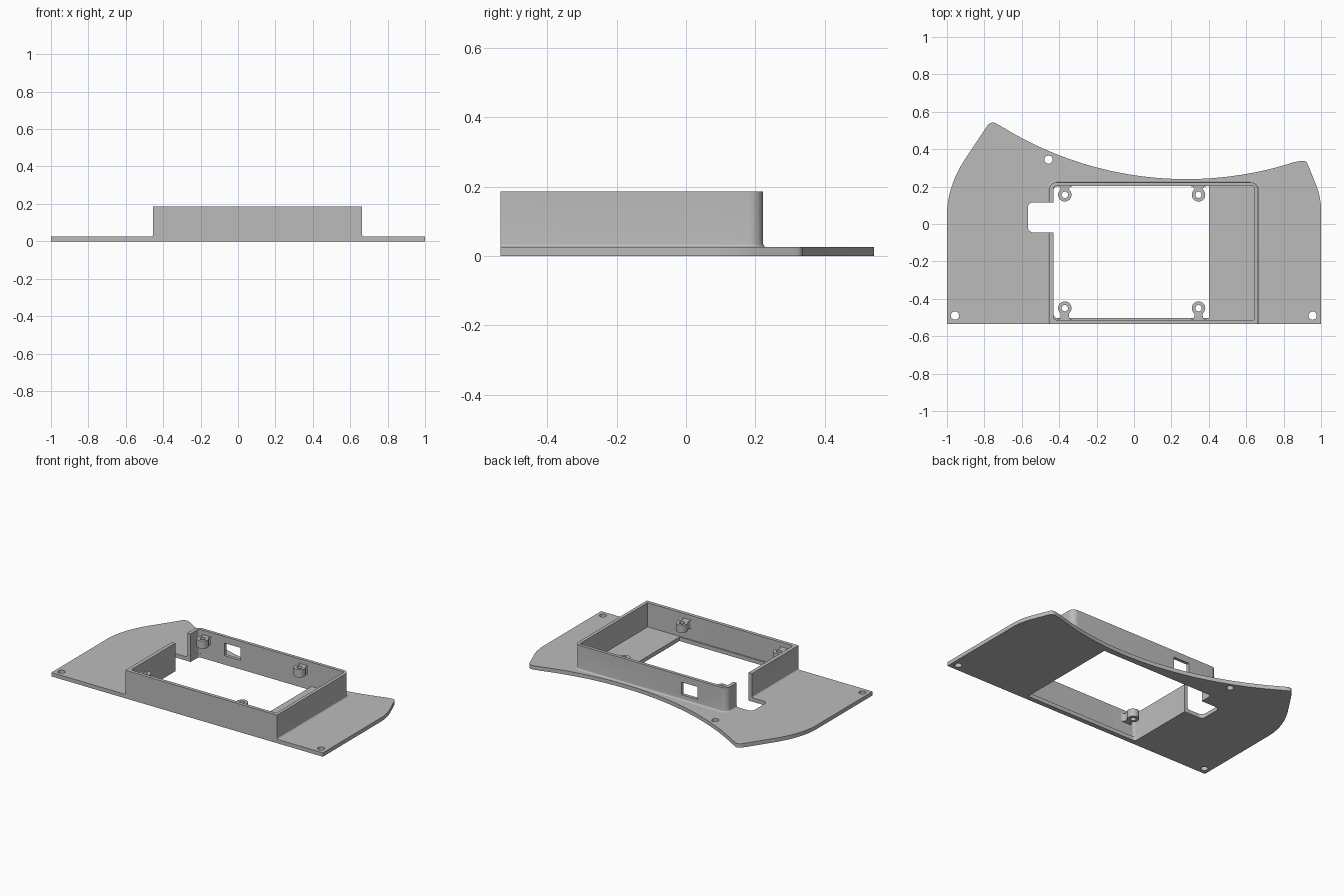
import bpy, bmesh
from math import sin, cos, pi, radians, sqrt

cube = bpy.data.objects.get("Cube")
if cube:
    bpy.data.objects.remove(cube)

# One plain grey for the whole moulding
grey = bpy.data.materials.new("plain_grey")
grey.use_nodes = True
grey.diffuse_color = (0.5, 0.5, 0.5, 1)
grey.node_tree.nodes["Principled BSDF"].inputs["Base Color"].default_value = (0.5, 0.5, 0.5, 1)

PLATE_TOP, WALL_TOP = 0.026, 0.187
FRONT = -0.535


def arc(cx, cy, r, a0, a1, n=10):
    """Points along an arc, angles in degrees."""
    steps = [radians(a0 + (a1 - a0) * i / n) for i in range(n + 1)]
    return [(cx + r * cos(a), cy + r * sin(a)) for a in steps]


def circle(cx, cy, r, n=32):
    return arc(cx, cy, r, 0, 360, n)[:-1]


def rect(x0, x1, y0, y1, left_r=0.0):
    """Counter-clockwise rectangle, optionally rounded on its -x corners."""
    pts = [(x0, y0), (x1, y0), (x1, y1), (x0, y1)]
    if left_r:
        pts = [(x1, y0), (x1, y1)]
        pts += arc(x0 + left_r, y1 - left_r, left_r, 90, 180, 8)
        pts += arc(x0 + left_r, y0 + left_r, left_r, 180, 270, 8)
    return pts


def loft(name, layers):
    """Closed solid through matching outlines given as (z, points)."""
    bm = bmesh.new()
    rings = [[bm.verts.new((x, y, z)) for x, y in pts] for z, pts in layers]
    n = len(rings[0])
    for low, high in zip(rings, rings[1:]):
        for i in range(n):
            j = (i + 1) % n
            bm.faces.new((low[i], low[j], high[j], high[i]))
    bm.faces.new(rings[0][::-1])
    bm.faces.new(rings[-1])
    bmesh.ops.recalc_face_normals(bm, faces=bm.faces)
    mesh = bpy.data.meshes.new(name)
    bm.to_mesh(mesh)
    bm.free()
    mesh.materials.append(grey)
    obj = bpy.data.objects.new(name, mesh)
    bpy.context.collection.objects.link(obj)
    return obj


def prism(name, pts, z0, z1):
    return loft(name, [(z0, pts), (z1, pts)])


def cut(obj, pts, z0=-0.1, z1=0.4):
    """Subtract a prism from the object."""
    cutter = prism("cutter", pts, z0, z1)
    cutter.hide_render = True
    mod = obj.modifiers.new("cut", 'BOOLEAN')
    mod.operation, mod.solver, mod.object = 'DIFFERENCE', 'EXACT', cutter
    bpy.context.view_layer.objects.active = obj
    bpy.ops.object.modifier_apply(modifier=mod.name)
    bpy.data.objects.remove(cutter)


def finish(obj):
    bpy.ops.object.select_all(action='DESELECT')
    obj.select_set(True)
    bpy.context.view_layer.objects.active = obj
    bpy.ops.object.shade_smooth_by_angle(angle=radians(30))


def bezier(p, q, r, n=12):
    """Quadratic curve from p to r pulled towards q."""
    out = []
    for i in range(n + 1):
        t = i / n
        out.append(tuple((1 - t) ** 2 * a + 2 * t * (1 - t) * b + t * t * c
                         for a, b, c in zip(p, q, r)))
    return out


# Base plate: straight front, swept sides, concave back edge
R = 1.876
outline = [(-1, FRONT), (1, FRONT)]
outline += bezier((1, 0.09), (0.995, 0.155), (0.975, 0.205), 8)
outline += bezier((0.93, 0.317), (0.92, 0.345), (0.885, 0.336), 6)
for i in range(1, 48):
    x = 0.885 - 1.615 * i / 48
    outline.append((x, 0.24 + R - sqrt(R * R - (x - 0.28) ** 2)))
outline += bezier((-0.73, 0.533), (-0.765, 0.558), (-0.79, 0.517), 8)
outline += bezier((-0.898, 0.355), (-0.995, 0.21), (-1, 0.06), 16)

slot = rect(-0.568, -0.415, -0.045, 0.116, 0.03)
plate = prism("base_plate", outline, 0, PLATE_TOP)
cut(plate, rect(-0.43, 0.4, -0.503, 0.202, 0.02))
cut(plate, slot)
for x, y in ((-0.957, -0.49), (0.955, -0.49), (-0.457, 0.344)):
    cut(plate, circle(x, y, 0.022))
finish(plate)


# Raised wall frame with a small fillet where it meets the plate
def wall_outline(off):
    x0, x1, y1, r = -0.455 - off, 0.663 + off, 0.223 + off, 0.04 + off
    return ([(x0, FRONT), (x1, FRONT)]
            + arc(x1 - r, y1 - r, r, 0, 90)
            + arc(x0 + r, y1 - r, r, 90, 180))


FILLET = 0.009
layers = [(PLATE_TOP + FILLET * (1 - cos(a)), wall_outline(FILLET * (1 - sin(a))))
          for a in (i * pi / 10 for i in range(6))]
layers.append((WALL_TOP, wall_outline(0)))
wall = loft("wall_frame", layers)
cut(wall, rect(-0.43, 0.641, -0.512, 0.202, 0.015))
cut(wall, slot)
cut(wall, rect(-0.24, -0.123, 0.15, 0.3), 0.06, 0.143)
finish(wall)


# Screw bosses on flared necks joined to the front and back walls
def boss(name, cx, cy, wall_y):
    side = 1 if wall_y > cy else -1
    d = abs(wall_y - cy)
    half = [(0.022, 0.03), (0.023, d - 0.012), (0.029, d - 0.004), (0.04, d), (0.04, d + 0.006)]
    pts = arc(0, 0, 0.036, 130, 410, 28) + half + [(-x, y) for x, y in reversed(half)]
    obj = prism(name, [(cx + x, cy + side * y) for x, y in pts], 0.105, 0.157)
    cut(obj, circle(cx, cy, 0.017, 24))
    finish(obj)


for label, x in (("right", -0.37), ("left", 0.345)):
    boss("back_boss_" + label, x, 0.156, 0.202)
    boss("front_boss_" + label, x, -0.45, -0.512)
